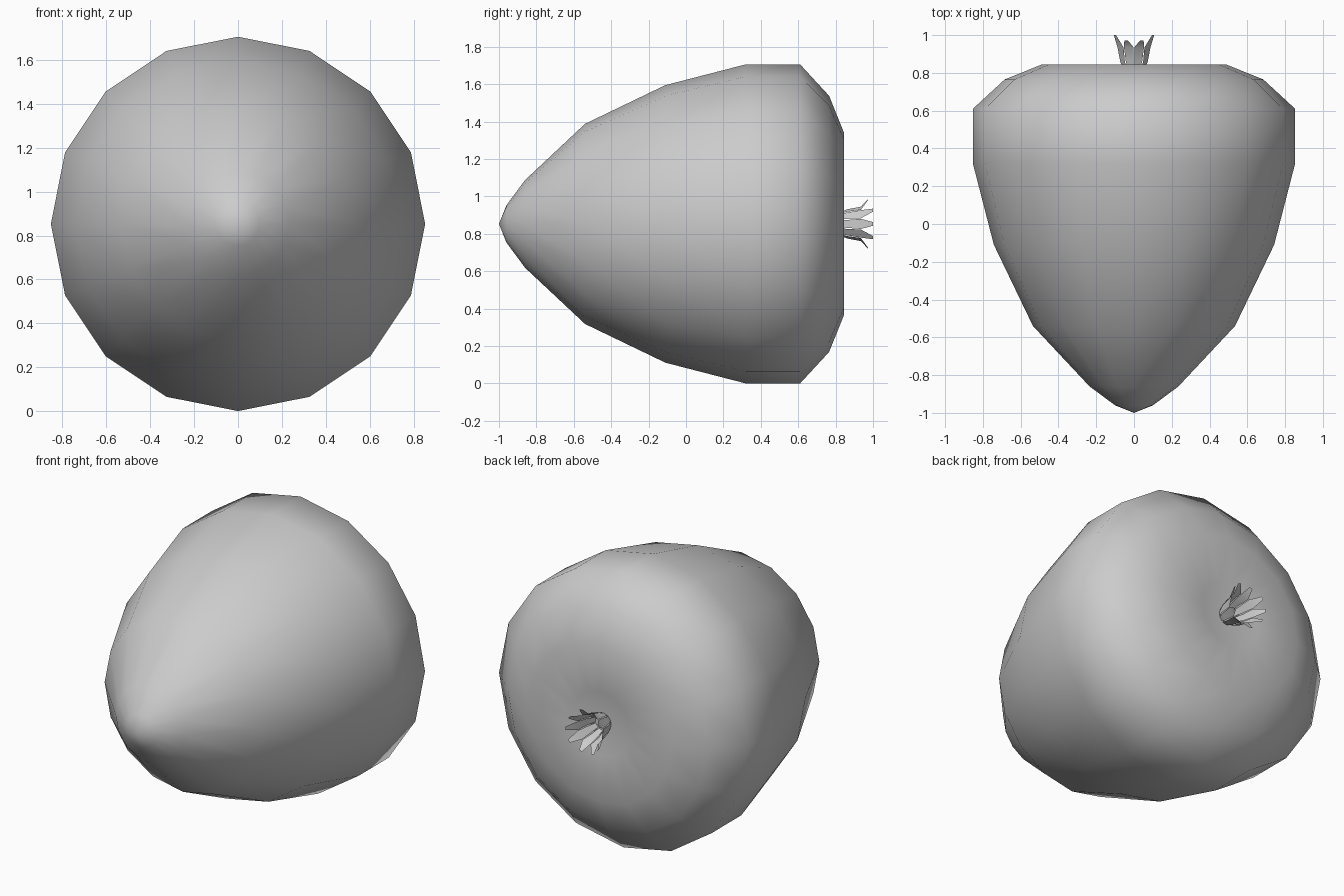
import bpy, bmesh
from math import sin, cos, pi, radians

if "Cube" in bpy.data.objects:
    bpy.data.objects.remove(bpy.data.objects["Cube"])

CZ = 0.853  # height of the fruit axis, which runs along y


def ring_point(y, r, a):
    return (r * sin(a), y, CZ + r * cos(a))


def finish(bm, name):
    mesh = bpy.data.meshes.new(name)
    bm.to_mesh(mesh)
    bm.free()
    obj = bpy.data.objects.new(name, mesh)
    bpy.context.collection.objects.link(obj)
    for p in mesh.polygons:
        p.use_smooth = True
    return obj


# Fruit body: 16-sided lathe, pointed at the front, slight dimple at the back
profile = [(-0.96, 0.10), (-0.86, 0.235), (-0.54, 0.535), (-0.11, 0.742),
           (0.32, 0.853), (0.61, 0.853), (0.765, 0.685), (0.845, 0.487),
           (0.835, 0.20)]
N = 16
bm = bmesh.new()
rings = [[bm.verts.new(ring_point(y, r, 2 * pi * i / N)) for i in range(N)]
         for y, r in profile]
for a, b in zip(rings, rings[1:]):
    for i in range(N):
        j = (i + 1) % N
        bm.faces.new((a[i], a[j], b[j], b[i]))
for ring, y in ((rings[0], -1.0), (rings[-1], 0.80)):
    pole = bm.verts.new((0, y, CZ))
    for i in range(N):
        bm.faces.new((ring[i], ring[(i + 1) % N], pole))
bmesh.ops.recalc_face_normals(bm, faces=bm.faces)
finish(bm, "fruit_body")

# Calyx: ring of small curled leaves, shorter and more open at top and bottom
bm = bmesh.new()
LEAVES = 10
for k in range(LEAVES):
    a = 2 * pi * k / LEAVES + radians(18)
    short = abs(cos(a)) > 0.75
    tip_y, tip_r = (0.972, 0.135) if short else (1.0, 0.125)
    rows = [(0.79, 0.045, 0.012), (0.86, 0.075, 0.021),
            (0.935, 0.088, 0.027), (tip_y, tip_r, 0.010)]
    prev = None
    for y, r, w in rows:
        mx, my, mz = ring_point(y, r, a)
        pair = [bm.verts.new((mx + s * w * cos(a), my, mz - s * w * sin(a)))
                for s in (-1, 1)]
        if prev:
            bm.faces.new((prev[0], prev[1], pair[1], pair[0]))
        prev = pair
finish(bm, "calyx_leaves")
